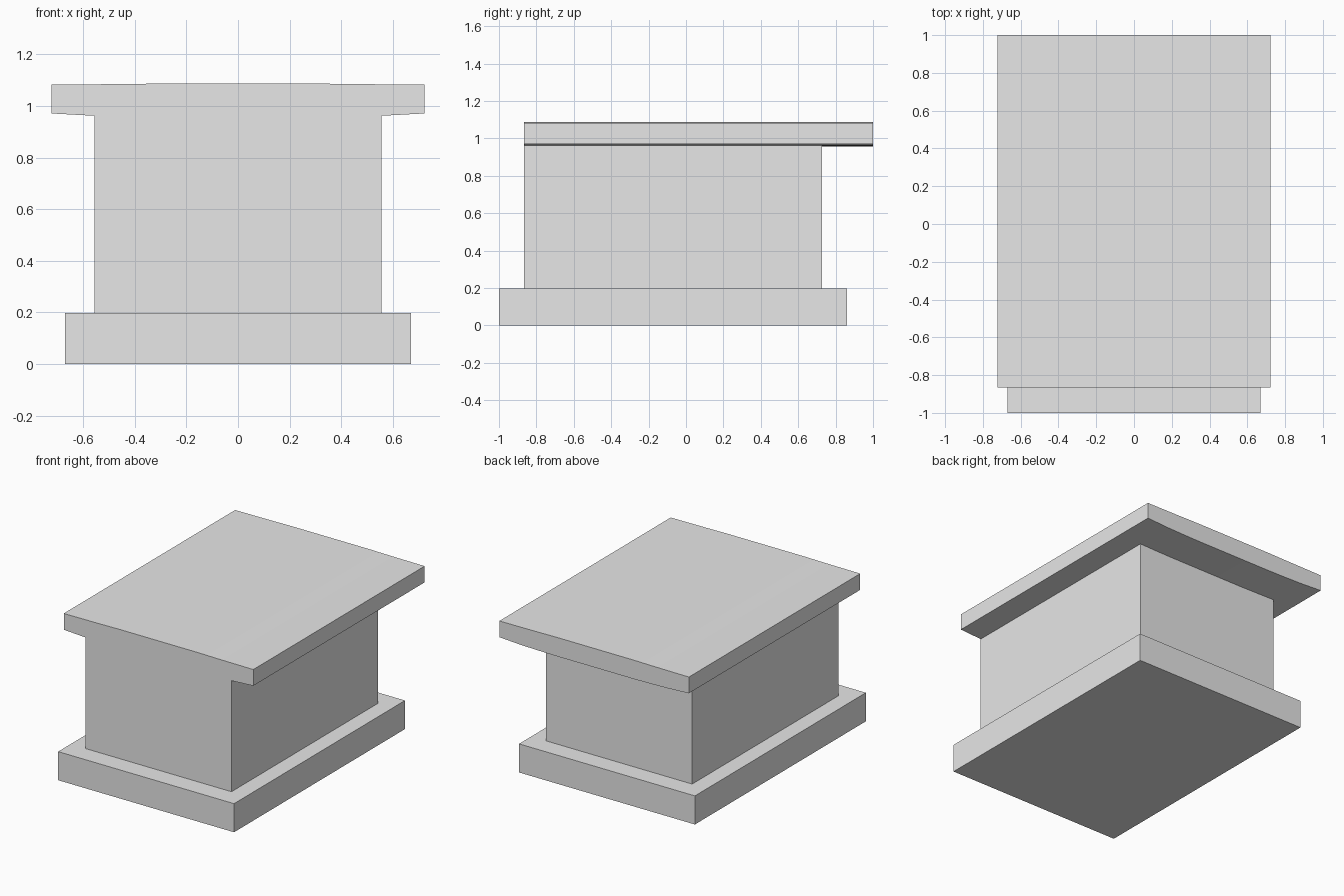
import bpy
import bmesh
import math

cube = bpy.data.objects.get("Cube")
if cube:
    bpy.data.objects.remove(cube, do_unlink=True)

# Single plain grey for the whole model
grey = bpy.data.materials.new("plain_grey")
grey.use_nodes = True
colour = (0.8, 0.8, 0.8, 1)
grey.diffuse_color = colour
grey.node_tree.nodes["Principled BSDF"].inputs["Base Color"].default_value = colour


def mirrored(half):
    """Points from the right edge to the centre, continued to the left edge."""
    return half + [(-x, z) for x, z in reversed(half)]


def extrude_profile(name, profile, y_front, y_back):
    """Extrude an x-z outline from front to back."""
    bm = bmesh.new()
    outline = bm.faces.new([bm.verts.new((x, y_front, z)) for x, z in profile])
    result = bmesh.ops.extrude_face_region(bm, geom=[outline], use_keep_orig=True)
    verts = [g for g in result["geom"] if isinstance(g, bmesh.types.BMVert)]
    bmesh.ops.translate(bm, verts=verts, vec=(0, y_back - y_front, 0))
    bmesh.ops.recalc_face_normals(bm, faces=bm.faces)
    mesh = bpy.data.meshes.new(name)
    bm.to_mesh(mesh)
    bm.free()
    mesh.materials.append(grey)
    obj = bpy.data.objects.new(name, mesh)
    bpy.context.collection.objects.link(obj)
    bpy.ops.object.select_all(action="DESELECT")
    obj.select_set(True)
    bpy.context.view_layer.objects.active = obj
    bpy.ops.object.shade_smooth_by_angle(angle=math.radians(30))
    return obj


floor, shoulder = 0.0, 0.197

# Base slab
extrude_profile("base", mirrored([(0.67, floor)])
                + mirrored([(0.67, shoulder)])[::-1], -1.0, 0.86)

# Slightly bowed roof surfaces
under_body = [(0.556, 0.962), (0.43, 0.959), (0.3, 0.957)]
underside = mirrored([(0.722, 0.971)] + under_body)
top = mirrored([(0.722, 1.083), (0.556, 1.084), (0.43, 1.085), (0.3, 1.087)])

# Body walls, closed by the roof underside
extrude_profile("body", mirrored([(0.556, shoulder)])
                + mirrored(under_body)[::-1], -0.865, 0.727)

# Roof slab, flush with the body at the front and overhanging at the back
extrude_profile("roof", underside + top[::-1], -0.865, 1.0)
